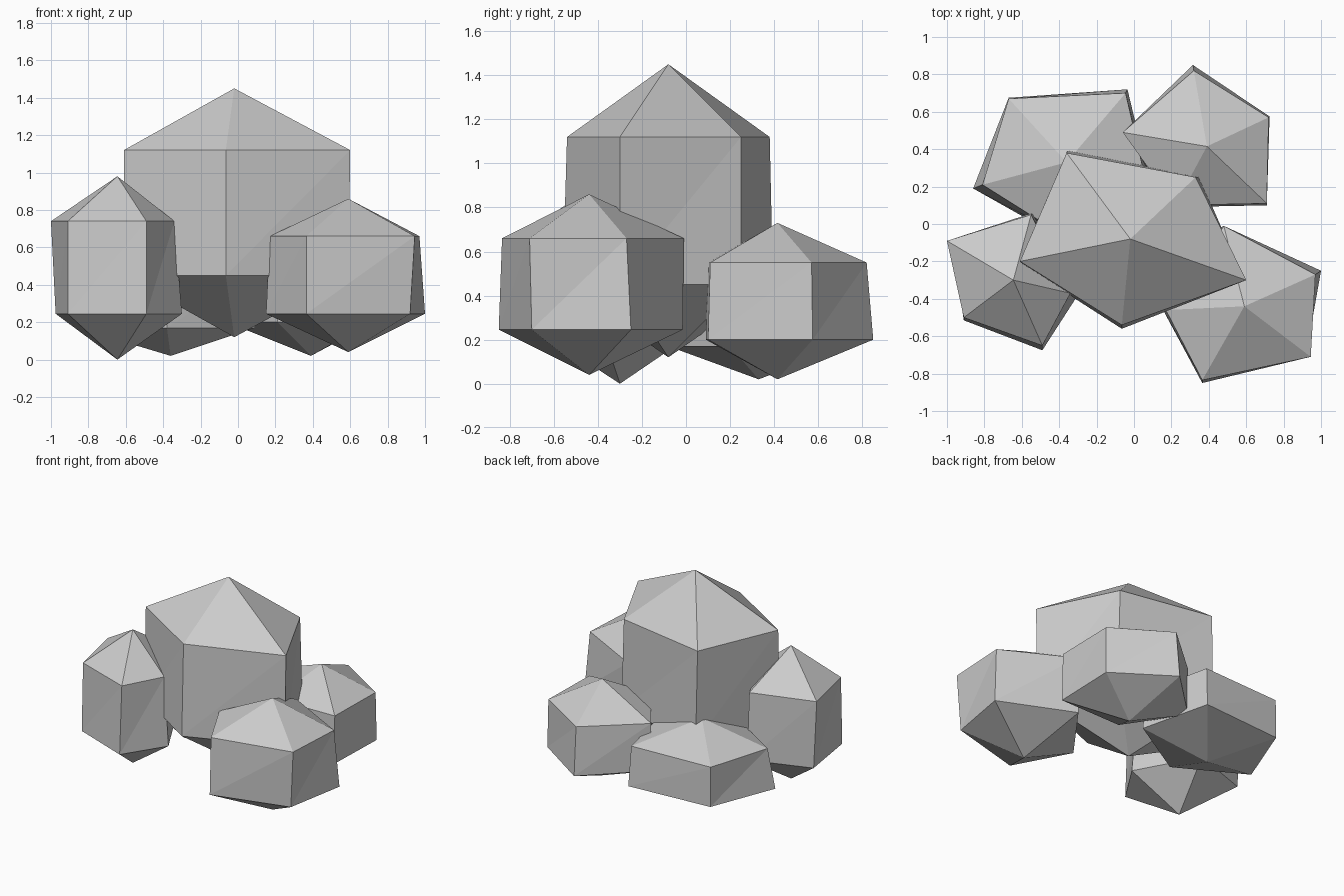
import bpy, bmesh


def crystal(name, centre, heights, upper, lower=None, flare=1.03):
    """Five-sided column with pointed ends; heights = tip, lower ring, upper ring, tip."""
    cx, cy = centre
    if lower is None:  # lower ring slightly wider than the upper one
        lower = [(cx + (x - cx) * flare, cy + (y - cy) * flare) for x, y in upper]
    bm = bmesh.new()
    base = bm.verts.new((cx, cy, heights[0]))
    low = [bm.verts.new((x, y, heights[1])) for x, y in lower]
    high = [bm.verts.new((x, y, heights[2])) for x, y in upper]
    tip = bm.verts.new((cx, cy, heights[3]))
    n = len(upper)
    for i in range(n):
        j = (i + 1) % n
        bm.faces.new((base, low[j], low[i]))
        bm.faces.new((low[i], low[j], high[j]))
        bm.faces.new((low[i], high[j], high[i]))
        bm.faces.new((high[i], high[j], tip))
    bmesh.ops.recalc_face_normals(bm, faces=bm.faces)
    mesh = bpy.data.meshes.new(name)
    bm.to_mesh(mesh)
    bm.free()
    obj = bpy.data.objects.new(name, mesh)
    bpy.context.collection.objects.link(obj)
    return obj


# Tall central lump
crystal("centre_lump", (-0.02, -0.08), (0.12, 0.45, 1.12, 1.45),
        [(0.60, -0.30), (0.33, 0.25), (-0.36, 0.38), (-0.61, -0.20), (-0.065, -0.54)],
        [(0.59, -0.30), (0.35, 0.25), (-0.355, 0.395), (-0.61, -0.21), (-0.065, -0.56)])

# Front left lump
crystal("front_left_lump", (-0.645, -0.30), (0.0, 0.245, 0.74, 0.98),
        [(-1.0, -0.09), (-0.91, -0.50), (-0.49, -0.65), (-0.34, -0.37), (-0.55, 0.05)],
        [(-0.975, -0.09), (-0.91, -0.515), (-0.49, -0.675), (-0.30, -0.38), (-0.54, 0.06)])

# Front right lump
crystal("front_right_lump", (0.59, -0.44), (0.04, 0.245, 0.66, 0.86),
        [(0.365, -0.835), (0.945, -0.71), (0.97, -0.27), (0.48, -0.01), (0.17, -0.46)],
        [(0.365, -0.85), (0.92, -0.70), (1.0, -0.25), (0.47, -0.015), (0.15, -0.45)])

# Back right lump
crystal("back_right_lump", (0.39, 0.415), (0.02, 0.20, 0.55, 0.73),
        [(0.32, 0.82), (-0.06, 0.49), (0.22, 0.10), (0.71, 0.11), (0.72, 0.57)],
        [(0.315, 0.85), (-0.06, 0.49), (0.21, 0.09), (0.71, 0.10), (0.725, 0.575)])

# Low back left lump
crystal("back_left_lump", (-0.36, 0.33), (0.02, 0.17, 0.46, 0.61),
        [(-0.67, 0.67), (-0.81, 0.21), (-0.38, -0.06), (0.07, 0.20), (-0.045, 0.70)],
        [(-0.67, 0.675), (-0.86, 0.19), (-0.38, -0.08), (0.09, 0.20), (-0.035, 0.72)])
